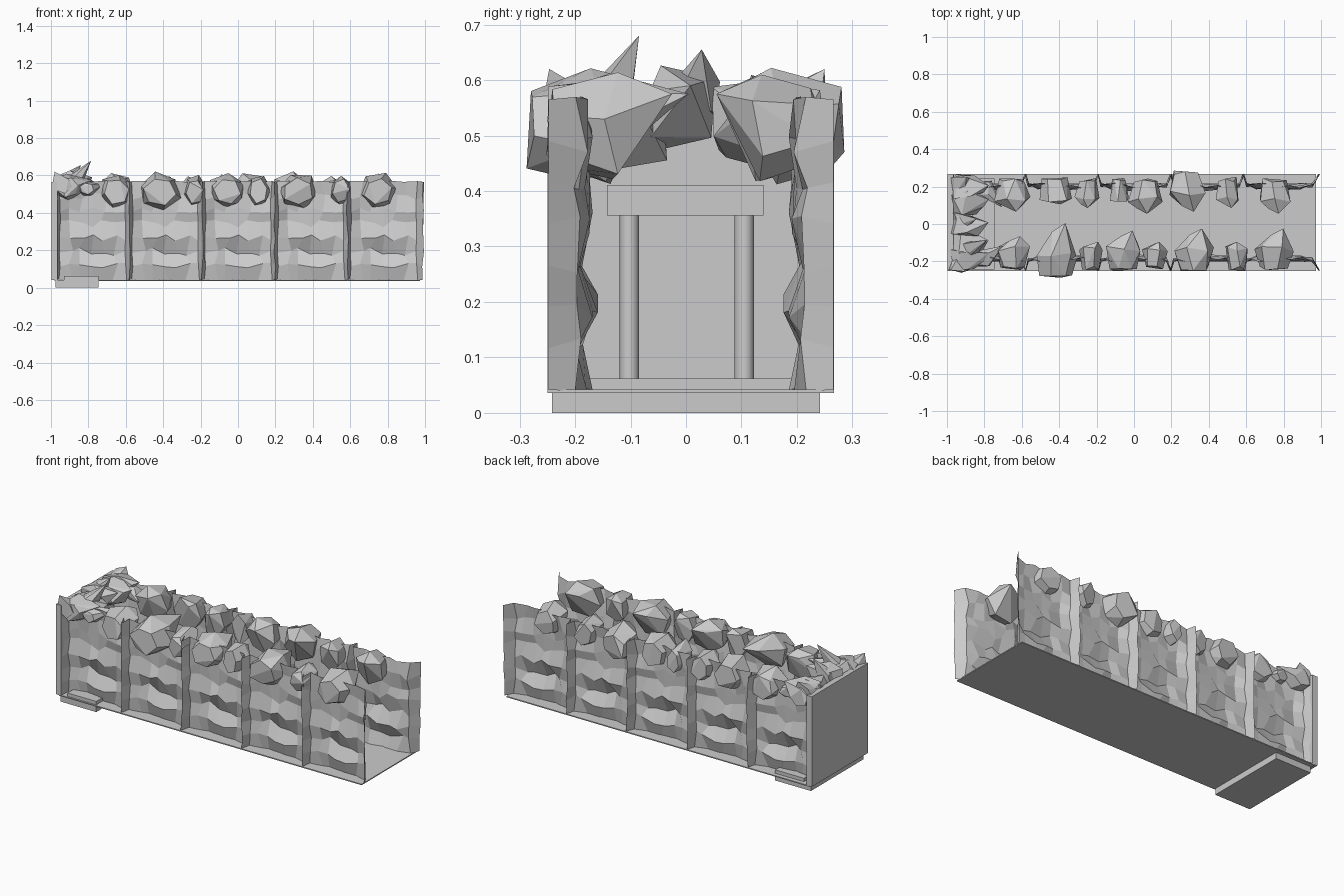
import bpy, bmesh, math, random
from mathutils import Vector

if "Cube" in bpy.data.objects:
    bpy.data.objects.remove(bpy.data.objects["Cube"])

rng = random.Random(11)


def finish(bm, name):
    me = bpy.data.meshes.new(name)
    bm.to_mesh(me)
    bm.free()
    ob = bpy.data.objects.new(name, me)
    bpy.context.collection.objects.link(ob)
    return ob


def box(name, lo, hi):
    bm = bmesh.new()
    bmesh.ops.create_cube(bm, size=1)
    for v in bm.verts:
        v.co = Vector([(lo[i] + hi[i]) / 2 + v.co[i] * (hi[i] - lo[i]) for i in range(3)])
    return finish(bm, name)


def rock(name, c, r, inward, blunt=0.3, sides=6):
    """Blocky boulder: hull of two jittered rings and a blunt nose leaning into the tunnel."""
    bm = bmesh.new()
    out = -1 if inward[1] > 0 else 1
    for sy in (-1, 1):
        turn = rng.uniform(0, 0.9)
        shrink = 0.72 if sy == out else 1     # outer face is chamfered
        for i in range(sides):
            a = turn + i * math.tau / sides
            j = rng.uniform(0.95, 1.15)
            bm.verts.new((c[0] + r[0] * j * shrink * math.cos(a), c[1] + sy * r[1] * rng.uniform(.55, 1),
                          c[2] + r[2] * j * shrink * math.sin(a)))
    d = Vector(inward)
    for s in (-1, 1):   # nose edge
        off = Vector((r[0], 0, 0)) if abs(d.y) > abs(d.x) else Vector((0, r[1], 0))
        bm.verts.new(Vector(c) + d * (1 if s > 0 else 0.8) + off * blunt * s)
    bmesh.ops.convex_hull(bm, input=bm.verts)
    bmesh.ops.delete(bm, geom=[v for v in bm.verts if not v.link_faces], context='VERTS')
    bmesh.ops.dissolve_limit(bm, angle_limit=math.radians(14), verts=bm.verts, edges=bm.edges)
    return finish(bm, name)


# Rough wall: one relief tile repeated five times, with outward ridges at the joints
COLS, ROWS, TILES, PITCH = 6, 7, 5, 0.389
Z0, Z1 = 0.042, 0.565
row_push = [0.022, 0.008, 0.03, 0.014, 0.024, 0.014, 0.024, 0.012]
relief = [[max(0, p * (0.5 if c in (0, COLS) else 1) + rng.uniform(-0.014, 0.014))
           for c in range(COLS + 1)] for p in row_push]
shift = [[(rng.uniform(-0.016, 0.016), rng.uniform(-0.022, 0.022)) for _ in range(COLS + 1)] for _ in row_push]


def wall(name, side, y_in, y_out):
    bm = bmesh.new()
    columns = []
    for t in range(TILES):
        x0 = -0.97 + t * PITCH
        columns.append((x0, None))
        for c in range(COLS + 1):
            columns.append((x0 + 0.018 + (PITCH - 0.036) * c / COLS, c))
    columns.append((-0.97 + TILES * PITCH + 0.014, None))
    grid = []
    for x, c in columns:
        line = []
        for r in range(ROWS + 1):
            z = Z0 + (Z1 - Z0) * r / ROWS
            if c is None:
                line.append(bm.verts.new((x + rng.uniform(-.006, .006), side * y_out, z)))
            else:
                dx, dz = shift[r][c]
                if c in (0, COLS):
                    dx *= 0.4
                if r in (0, ROWS):
                    dz *= 0.25
                line.append(bm.verts.new((x + dx, side * (y_in - relief[r][c]), z + dz)))
        grid.append(line)
    for a, b in zip(grid, grid[1:]):
        for r in range(ROWS):
            f = [a[r], b[r], b[r + 1], a[r + 1]]
            bm.faces.new(f if side > 0 else f[::-1])
    return finish(bm, name)


wall("front_rock_wall", -1, 0.202, 0.248)
wall("back_rock_wall", 1, 0.219, 0.266)

# Floor, end wall and entrance step
box("floor", (-0.98, -0.25, 0.036), (0.972, 0.267, 0.042))
box("end_wall", (-0.998, -0.25, 0.04), (-0.965, 0.267, 0.565))
box("base_slab", (-0.975, -0.242, 0), (-0.745, 0.242, 0.04))
box("entrance_step", (-0.93, -0.242, 0.04), (-0.745, 0.242, 0.062))

# Doorway: two round columns and a lintel
for i, y in enumerate((-0.102, 0.105)):
    bm = bmesh.new()
    bmesh.ops.create_cone(bm, cap_ends=True, segments=16, radius1=0.0175, radius2=0.0175, depth=0.295)
    for v in bm.verts:
        v.co += Vector((-0.90, y, 0.209))
    col = finish(bm, f"door_column_{i + 1}")
    for p in col.data.polygons:
        p.use_smooth = len(p.vertices) == 4
box("door_lintel", (-0.95, -0.142, 0.356), (-0.86, 0.14, 0.411))

# Boulders along both wall tops: x, half width, reach into the tunnel
front = [(-0.65, .09, .12), (-0.42, .11, .19), (-0.23, .06, .09), (-0.06, .095, .15),
         (0.11, .065, .09), (0.32, .105, .16), (0.55, .06, .09), (0.75, .1, .16)]
back = [(-0.65, .09, .12), (-0.42, .09, .08), (-0.25, .065, .1), (0.06, .09, .13),
        (0.28, .1, .12), (0.5, .065, .1), (0.75, .09, .13), (-0.08, .05, .03)]
for label, side, rows, big in (("front", -1, front, 1), ("back", 1, back, 4)):
    for i, (x, w, reach) in enumerate(rows):
        out = 0.035 if i == big else 0
        h = 0.07 + w * 0.24
        rock(f"{label}_boulder_{i + 1}", (x, side * (0.185 + out), 0.515),
             (w, 0.068, h), (rng.uniform(-.02, .03), -side * (reach + out), 0.06))

# Rubble heap above the doorway
for i, (y, z, h) in enumerate([(-0.19, .535, .07), (-0.1, .52, .085), (0.0, .55, .08),
                               (0.11, .52, .085), (0.2, .535, .07)]):
    rock(f"doorway_rubble_{i + 1}", (-0.908, y, z), (0.08, 0.066, h), (0.13, rng.uniform(-.02, .02), 0.04))

# Leaning shards on the heap
for i, (base, tip) in enumerate([((-0.88, -0.14, .56), (-0.785, -0.088, .68)),
                                 ((-0.92, 0.02, .57), (-0.84, 0.025, .655)),
                                 ((-0.8, 0.19, .52), (-0.71, 0.09, .52)),
                                 ((-0.81, -0.19, .53), (-0.7, -0.12, .56)),
                                 ((-0.93, 0.21, .56), (-0.9, 0.25, .62)),
                                 ((-0.94, -0.22, .55), (-0.98, -0.25, .62))]):
    rock(f"shard_{i + 1}", base, (0.05, 0.042, 0.042), Vector(tip) - Vector(base), 0.08)
